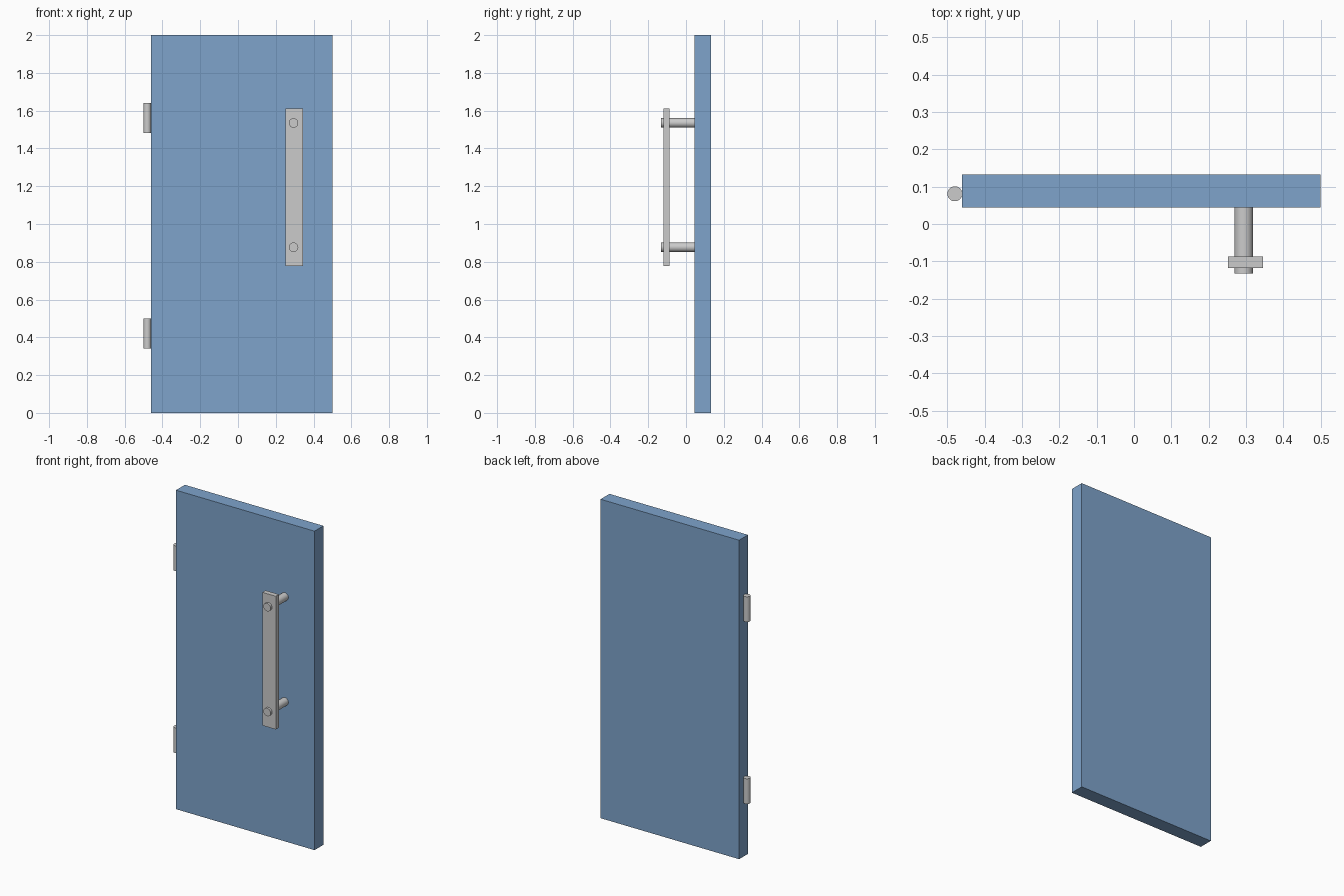
import bpy, math

if "Cube" in bpy.data.objects:
    bpy.data.objects.remove(bpy.data.objects["Cube"])

blue = bpy.data.materials.new("door_blue")
blue.diffuse_color = (0.21, 0.37, 0.6, 1)
blue.use_nodes = True
blue.node_tree.nodes["Principled BSDF"].inputs["Base Color"].default_value = blue.diffuse_color


def box(name, lo, hi):
    centre = [(a + b) / 2 for a, b in zip(lo, hi)]
    bpy.ops.mesh.primitive_cube_add(size=1, location=centre)
    ob = bpy.context.object
    ob.name = name
    ob.scale = [b - a for a, b in zip(lo, hi)]
    bpy.ops.object.transform_apply(location=False, rotation=False, scale=True)
    return ob


def rod(name, centre, radius, length, tilt=0.0):
    bpy.ops.mesh.primitive_cylinder_add(vertices=32, radius=radius, depth=length,
                                        location=centre, rotation=(tilt, 0, 0))
    ob = bpy.context.object
    ob.name = name
    bpy.ops.object.shade_smooth_by_angle()
    return ob


# Door panel
panel = box("door_panel", (-0.461, 0.044, 0), (0.5, 0.132, 2))
panel.data.materials.append(blue)

# Pull handle: flat grip bar carried on two round posts
box("handle_bar", (0.252, -0.118, 0.777), (0.345, -0.087, 1.612))
front, back = -0.132, 0.046
for label, z in (("lower", 0.877), ("upper", 1.535)):
    rod("handle_post_" + label, (0.294, (front + back) / 2, z), 0.025,
        back - front, math.pi / 2)

# Hinge barrels on the left edge
for label, z in (("lower", 0.42), ("upper", 1.561)):
    rod("hinge_" + label, (-0.48, 0.081, z), 0.02, 0.158)
